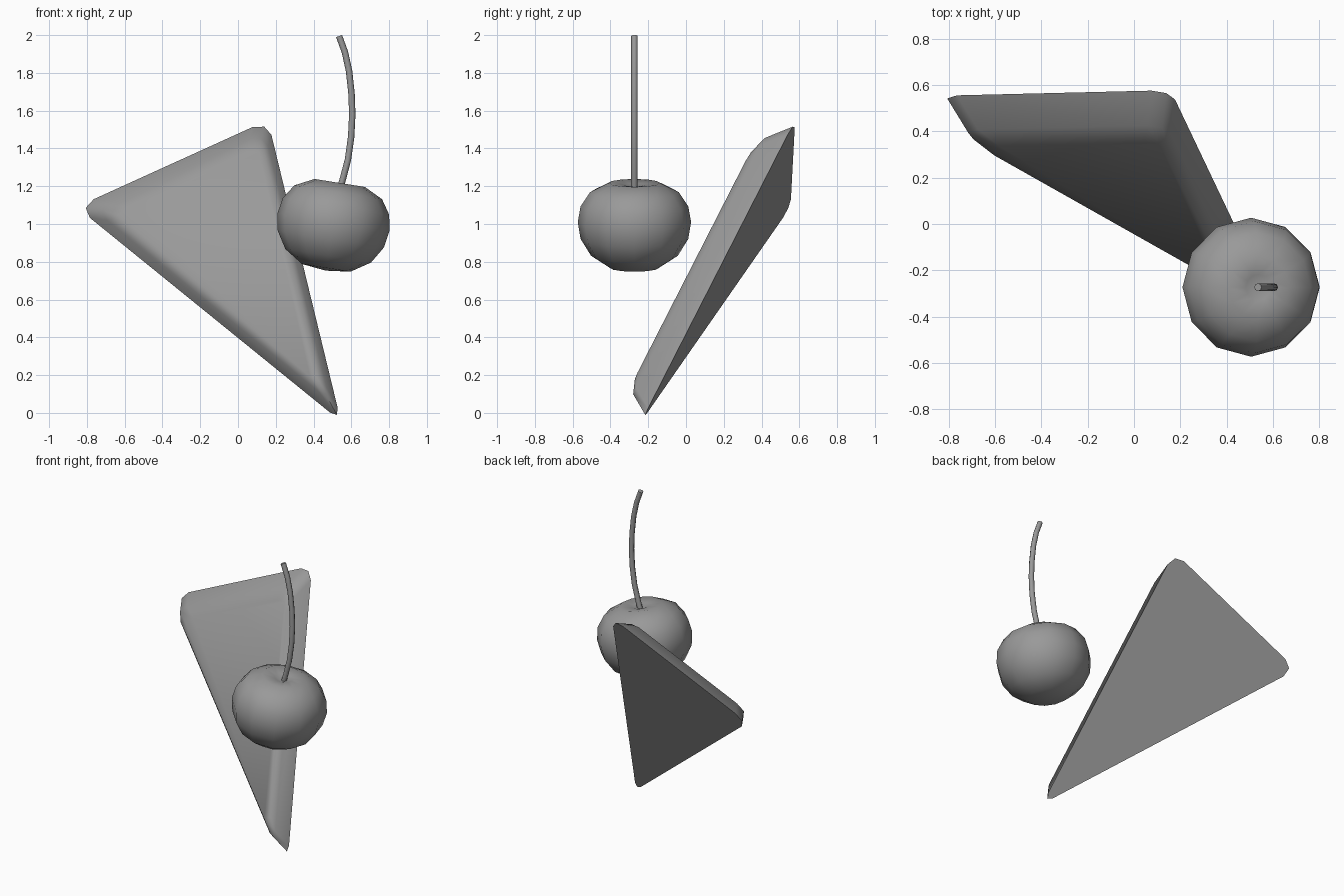
import bpy, bmesh, math
from mathutils import Vector, Matrix

if "Cube" in bpy.data.objects:
    bpy.data.objects.remove(bpy.data.objects["Cube"])

grey = bpy.data.materials.new("grey")
grey.diffuse_color = (.32, .32, .32, 1)
grey.use_nodes = True
grey.node_tree.nodes["Principled BSDF"].inputs["Base Color"].default_value = grey.diffuse_color


def finish(bm, name, angle):
    bmesh.ops.recalc_face_normals(bm, faces=bm.faces[:])
    me = bpy.data.meshes.new(name)
    bm.to_mesh(me)
    bm.free()
    me.materials.append(grey)
    ob = bpy.data.objects.new(name, me)
    bpy.context.collection.objects.link(ob)
    bpy.ops.object.select_all(action='DESELECT')
    bpy.context.view_layer.objects.active = ob
    ob.select_set(True)
    bpy.ops.object.shade_smooth_by_angle(angle=math.radians(angle))
    return ob


def loft(bm, rings):
    for a, b in zip(rings, rings[1:]):
        n = len(a)
        for i in range(n):
            bm.faces.new((a[i], a[(i + 1) % n], b[(i + 1) % n], b[i]))


# leaning triangular slice: flat back, tapered and rounded towards the front
def on_plane(x, z):
    return Vector((x, -.207 + .465 * z - .187 * (x - .5), z))


corners = [on_plane(-.855, 1.09), on_plane(.158, 1.55), on_plane(.545, -.045)]
cuts = [.10, .09, .08]
normal = (corners[1] - corners[0]).cross(corners[2] - corners[0]).normalized()


def inset_corners(insets):
    # insets: distance for each edge i -> i+1
    out = []
    for i in range(3):
        p = corners[i]
        u = (corners[(i + 1) % 3] - p).normalized()
        v = (corners[i - 1] - p).normalized()
        s = u.cross(v).length
        out.append(p + u * (insets[i - 1] / s) + v * (insets[i] / s))
    return out


def slice_ring(bm, depth, top, side):
    pts = inset_corners((top, side, side))
    ring = []
    for i, p in enumerate(pts):
        a = p + (pts[i - 1] - p).normalized() * cuts[i]
        b = p + (pts[(i + 1) % 3] - p).normalized() * cuts[i]
        for q in (a, (a + b) * .3 + p * .4, b):
            ring.append(bm.verts.new(q - normal * depth))
    return ring


bm = bmesh.new()
rings = [slice_ring(bm, *r) for r in
         ((0, 0, 0), (.112, .11, .024), (.146, .20, .05))]
loft(bm, rings)
bm.faces.new(rings[0])
bm.faces.new(rings[-1])
finish(bm, "slice", 75)

# cherry: twelve-sided turned profile, slightly tilted
profile = [(.13, -.235), (.23, -.17), (.285, -.08), (.3, .01),
           (.285, .095), (.235, .17), (.135, .22), (.055, .21)]
bm = bmesh.new()
rings = [[bm.verts.new((r * math.cos(k * math.pi / 6), r * math.sin(k * math.pi / 6), z))
          for k in range(12)] for r, z in profile]
loft(bm, rings)
for ring, z in ((rings[0], -.25), (rings[-1], .19)):
    tip = bm.verts.new((0, 0, z))
    for k in range(12):
        bm.faces.new((ring[k], ring[(k + 1) % 12], tip))
bm.transform(Matrix.Translation((.504, -.273, 1.0)) @ Matrix.Rotation(math.radians(9), 4, 'Y'))
finish(bm, "cherry", 180)

# curved stem
path = [(.535, 1.17), (.553, 1.23), (.582, 1.34), (.599, 1.46), (.605, 1.58),
        (.601, 1.69), (.588, 1.81), (.566, 1.91), (.535, 1.995)]
cu = bpy.data.curves.new("stem", 'CURVE')
cu.dimensions = '3D'
cu.bevel_depth = .017
cu.bevel_resolution = 2
cu.use_fill_caps = True
cu.materials.append(grey)
sp = cu.splines.new('POLY')
sp.points.add(len(path) - 1)
for pt, (x, z) in zip(sp.points, path):
    pt.co = (x, -.273, z, 1)
bpy.context.collection.objects.link(bpy.data.objects.new("stem", cu))
